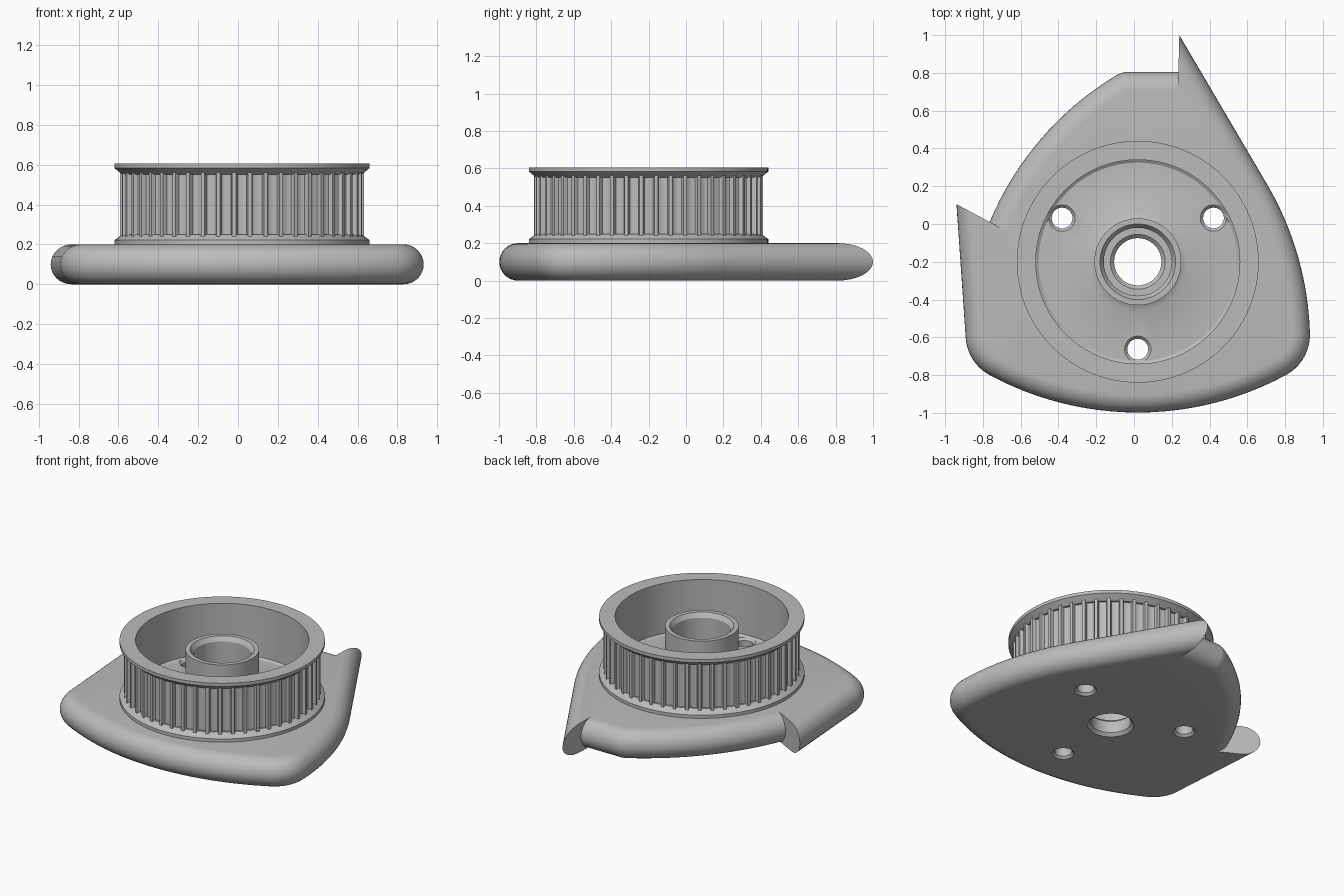
import bpy, bmesh, math
from mathutils import Vector

if "Cube" in bpy.data.objects:
    bpy.data.objects.remove(bpy.data.objects["Cube"])

CX, CY = 0.02, -0.2          # pulley axis
grey = bpy.data.materials.new("grey_metal")
grey.diffuse_color = (0.5, 0.5, 0.5, 1)
grey.use_nodes = True
grey.node_tree.nodes["Principled BSDF"].inputs["Base Color"].default_value = grey.diffuse_color


def finish(name, bm, angle=30):
    bmesh.ops.recalc_face_normals(bm, faces=bm.faces[:])
    me = bpy.data.meshes.new(name)
    bm.to_mesh(me)
    bm.free()
    me.materials.append(grey)
    ob = bpy.data.objects.new(name, me)
    bpy.context.collection.objects.link(ob)
    smooth(ob, angle)
    return ob


def smooth(ob, angle=30):
    bpy.ops.object.select_all(action='DESELECT')
    ob.select_set(True)
    bpy.context.view_layer.objects.active = ob
    bpy.ops.object.shade_smooth_by_angle(angle=math.radians(angle))


def skin(bm, loops, closed=False):
    """Bridge equal-length rings of points with quads; cap the ends if open."""
    rings = [[bm.verts.new(p) for p in loop] for loop in loops]
    n = len(rings[0])
    pairs = list(zip(rings, rings[1:])) + ([(rings[-1], rings[0])] if closed else [])
    for a, b in pairs:
        for i in range(n):
            j = (i + 1) % n
            bm.faces.new((a[i], a[j], b[j], b[i]))
    return rings


def lathe(name, profile, x, y, closed=False, seg=96):
    bm = bmesh.new()
    loops = [[(x + r * math.cos(2 * math.pi * i / seg),
               y + r * math.sin(2 * math.pi * i / seg), z) for i in range(seg)]
             for r, z in profile]
    rings = skin(bm, loops, closed)
    if not closed:
        bm.faces.new(rings[0])
        bm.faces.new(rings[-1])
    return finish(name, bm)


def cut(ob, cutters):
    bpy.context.view_layer.objects.active = ob
    for c in cutters:
        m = ob.modifiers.new("hole", 'BOOLEAN')
        m.operation, m.object, m.solver = 'DIFFERENCE', c, 'EXACT'
        bpy.ops.object.modifier_apply(modifier=m.name)
    smooth(ob)


# --- base plate outline: three-lobed, with two cut-off horns
INNER, LOBE, R = 0.798, 1.015, 1.65      # side distance, corner distance, side radius
K = R - INNER                            # distance of side arc centre beyond the axis
s = R - LOBE
rc = (K * K - s * s) / (2 * s - K)       # corner fillet centre distance
f = LOBE - rc                            # corner fillet radius
c30 = math.radians(30)
half = math.degrees(math.atan2(rc * math.cos(c30), K + rc * 0.5))


def arc(cdist, cang, rad, a0, a1, n):
    ca = math.radians(cang)
    ox, oy = CX + cdist * math.cos(ca), CY + cdist * math.sin(ca)
    return [Vector((ox + rad * math.cos(math.radians(a0 + (a1 - a0) * i / n)),
                    oy + rad * math.sin(math.radians(a0 + (a1 - a0) * i / n))))
            for i in range(n + 1)]


outline = arc(rc, 210, f, 184.2, 270 - half, 14)              # front left corner
outline += arc(K, 90, R, 270 - half, 270 + half, 24)[1:]      # front side
outline += arc(rc, -30, f, -90 + half, 30 - half, 14)[1:]     # front right corner
outline += arc(K, 210, R, 30 - half, 30, 12)[1:]              # right side
outline.append(Vector((0.24, 1.0)))                           # back horn tip
cut_a = len(outline) - 1
outline.append(Vector((0.235, 0.805)))
back = arc(rc, 90, f, 90, 150 - half, 8)
back += arc(K, -30, R, 150 - half, 157.3, 16)[1:]             # back left side
for p in back:
    p.y = min(p.y, 0.805)
outline += back
cut_b = len(outline) - 1
outline.append(Vector((-0.94, 0.105)))                        # left horn tip
cuts = {cut_a, cut_b}                                         # edges left square


def inset(d):
    n, out = len(outline), []
    lines = []
    for i in range(n):
        t = (outline[(i + 1) % n] - outline[i]).normalized()
        nrm = Vector((-t.y, t.x))
        lines.append((nrm, nrm.dot(outline[i]) + (0 if i in cuts else d)))
    for i in range(n):
        (a, p), (b, q) = lines[i - 1], lines[i]
        det = a.x * b.y - a.y * b.x
        if abs(det) < 1e-4:
            out.append(outline[i] + b * d)
        else:
            out.append(Vector(((p * b.y - q * a.y) / det, (a.x * q - b.x * p) / det)))
    return out


# base plate with a half-round edge
bm = bmesh.new()
loops = []
for k in range(17):
    t = math.pi * (k / 16 - 0.5)
    z = 0.1 + 0.1 * math.sin(t)
    loops.append([(p.x, p.y, z) for p in inset(0.1 * (1 - math.cos(t)))])
rings = skin(bm, loops)
bm.faces.new(rings[0])
bm.faces.new(rings[-1])
plate = finish("base_plate", bm)

# pulley shell: flanges, cup wall, floor and hub
pulley = lathe("pulley_body", [
    (0.18, 0.195), (0.64, 0.195), (0.64, 0.222), (0.60, 0.25), (0.57, 0.25),
    (0.57, 0.55), (0.60, 0.55), (0.64, 0.583), (0.64, 0.605), (0.54, 0.605),
    (0.54, 0.26), (0.525, 0.25), (0.26, 0.25), (0.23, 0.265), (0.23, 0.54),
    (0.20, 0.54), (0.18, 0.51)], CX, CY, closed=True)

# toothed belt track: narrow ribs with hollow grooves between
TEETH = 48
shape = [(-0.12, 0.613), (0.12, 0.613), (0.2, 0.59), (0.35, 0.585), (0.65, 0.585), (0.8, 0.59)]
pts = []
for i in range(TEETH):
    for u, r in shape:
        a = 2 * math.pi * (i + 0.5 + u) / TEETH
        pts.append((CX + r * math.cos(a), CY + r * math.sin(a)))
bm = bmesh.new()
skin(bm, [[(x, y, z) for x, y in pts] for z in (0.23, 0.57)])
finish("belt_teeth", bm)

# holes: stepped centre bore and three chamfered bolt holes
bore = lathe("bore_cutter", [(0.155, -0.01), (0.125, 0.02), (0.125, 0.10), (0.145, 0.12),
                             (0.18, 0.12), (0.18, 0.3)], CX, CY)
bolts = []
for a in (30, 150, 270):
    x, y = CX + 0.463 * math.cos(math.radians(a)), CY + 0.463 * math.sin(math.radians(a))
    bolts.append(lathe("bolt_cutter", [(0.08, -0.01), (0.055, 0.015), (0.055, 0.235),
                                       (0.08, 0.26)], x, y, seg=32))
cut(plate, [bore] + bolts)
cut(pulley, bolts)
for c in [bore] + bolts:
    bpy.data.objects.remove(c)
